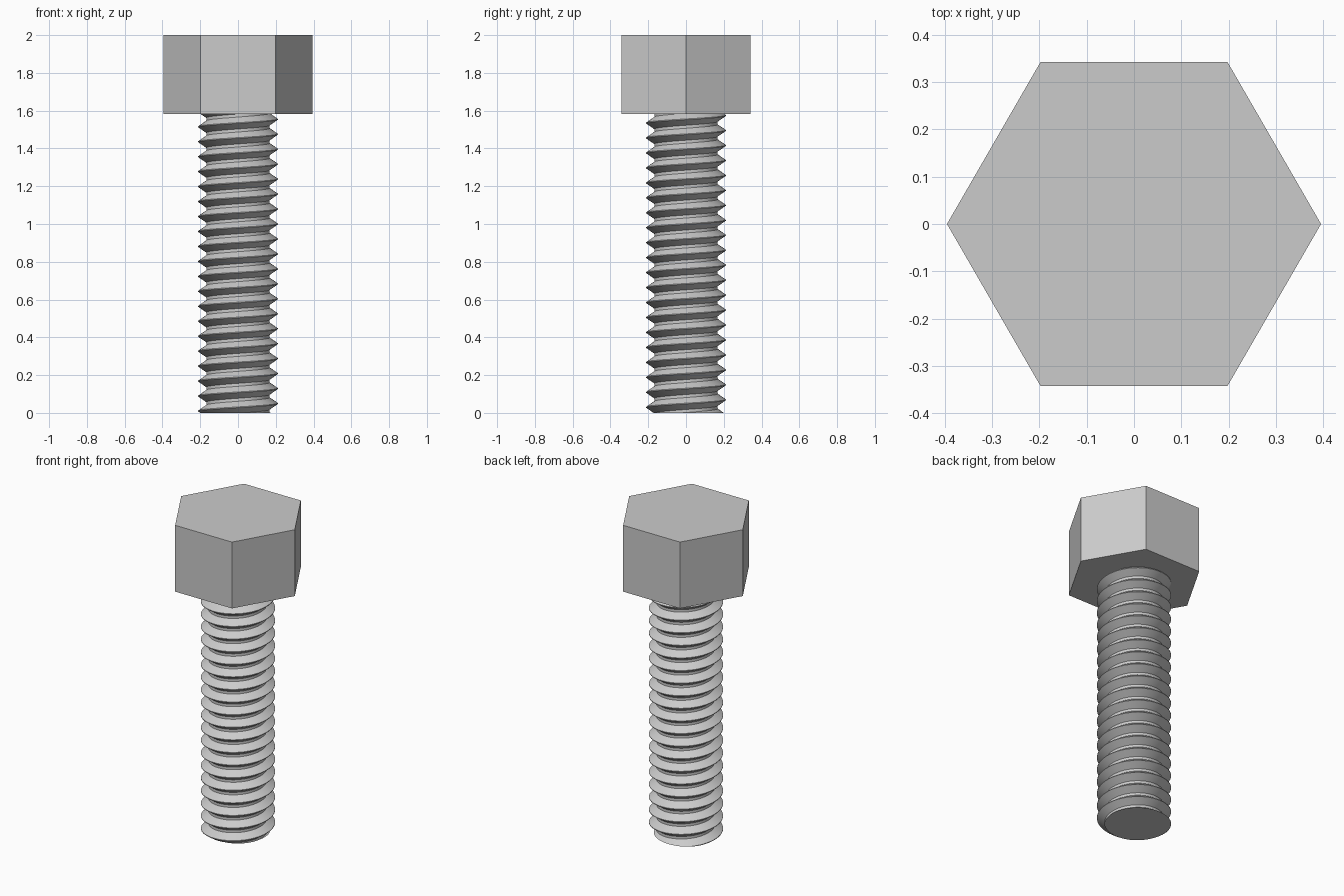
import bpy, bmesh, math

if "Cube" in bpy.data.objects:
    bpy.data.objects.remove(bpy.data.objects["Cube"], do_unlink=True)

HEAD_Z, TOP_Z = 1.583, 2.0
HEAD_R = 0.395
ROOT_R, CREST_R = 0.168, 0.211
PITCH = 0.0792
STEPS = 64          # segments per turn
TURNS = 23

steel = bpy.data.materials.new("steel_grey")
steel.use_nodes = True
grey = (0.6, 0.6, 0.6, 1)
steel.diffuse_color = grey
steel.node_tree.nodes["Principled BSDF"].inputs["Base Color"].default_value = grey


def add_object(name, bm):
    bmesh.ops.recalc_face_normals(bm, faces=bm.faces)
    mesh = bpy.data.meshes.new(name)
    bm.to_mesh(mesh)
    bm.free()
    mesh.materials.append(steel)
    obj = bpy.data.objects.new(name, mesh)
    bpy.context.collection.objects.link(obj)
    return obj


# Hexagonal head: extruded six-sided outline with corners on the x axis
bm = bmesh.new()
corners = [bm.verts.new((HEAD_R * math.cos(i * math.pi / 3),
                         HEAD_R * math.sin(i * math.pi / 3), HEAD_Z)) for i in range(6)]
base = bm.faces.new(corners)
extruded = bmesh.ops.extrude_face_region(bm, geom=[base], use_keep_orig=True)
top = [g for g in extruded["geom"] if isinstance(g, bmesh.types.BMVert)]
bmesh.ops.translate(bm, verts=top, vec=(0, 0, TOP_Z - HEAD_Z))
add_object("hex_head", bm)

# Threaded shank: right-handed helical ribbon, each turn joined to the next
profile = [(CREST_R, -0.002), (CREST_R, 0.002),
           (ROOT_R, PITCH / 2 - 0.008), (ROOT_R, PITCH / 2 + 0.008)]
bm = bmesh.new()
rows = []
for s in range(TURNS * STEPS + 1):
    turn = s / STEPS
    angle = math.pi + 2 * math.pi * turn
    z = 0.01 + PITCH * (turn - 2)
    rows.append([bm.verts.new((r * math.cos(angle), r * math.sin(angle), z + dz))
                 for r, dz in profile])
for s in range(len(rows) - 1):
    a, b = rows[s], rows[s + 1]
    for k in range(3):
        bm.faces.new((a[k], b[k], b[k + 1], a[k + 1]))
    if s + 1 + STEPS < len(rows):
        c, d = rows[s + STEPS], rows[s + 1 + STEPS]
        bm.faces.new((a[3], b[3], d[0], c[0]))

# Trim both ends flat and cap them
for height, side in ((0, -1), (HEAD_Z, 1)):
    cut = bmesh.ops.bisect_plane(bm, geom=bm.verts[:] + bm.edges[:] + bm.faces[:],
                                 plane_co=(0, 0, height), plane_no=(0, 0, side),
                                 clear_outer=True)
    rim = [g for g in cut["geom_cut"] if isinstance(g, bmesh.types.BMEdge)]
    bmesh.ops.holes_fill(bm, edges=rim, sides=0)
shank = add_object("threaded_shank", bm)

bpy.ops.object.select_all(action="DESELECT")
shank.select_set(True)
bpy.context.view_layer.objects.active = shank
bpy.ops.object.shade_smooth_by_angle(angle=math.radians(30))
